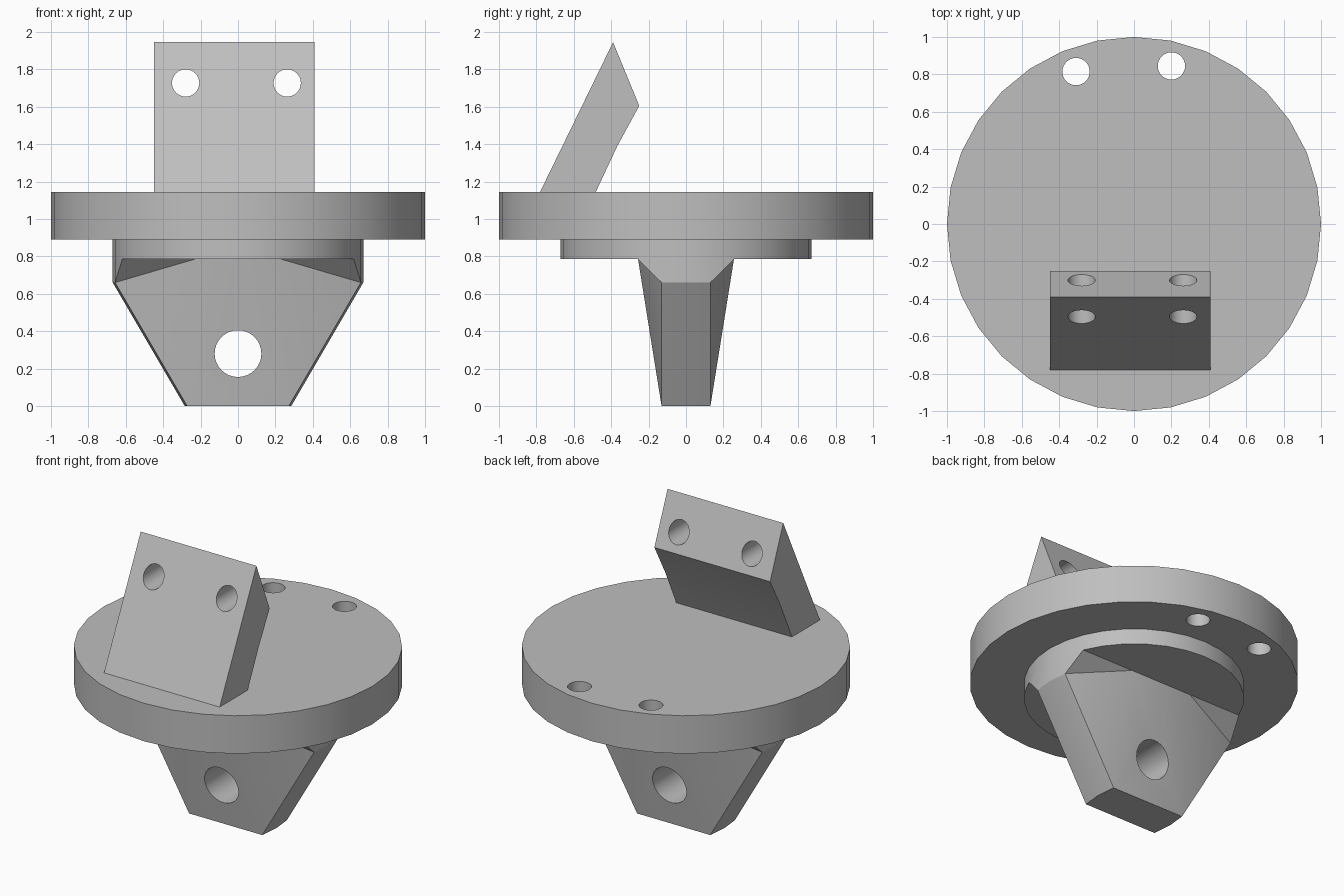
import bpy, bmesh
from math import pi, cos, sin, radians
from mathutils import Matrix

cube = bpy.data.objects.get("Cube")
if cube:
    bpy.data.objects.remove(cube, do_unlink=True)

grey = bpy.data.materials.new("plain grey")
grey.use_nodes = True
grey.diffuse_color = (0.52, 0.52, 0.52, 1)
grey.node_tree.nodes["Principled BSDF"].inputs["Base Color"].default_value = (0.52, 0.52, 0.52, 1)


def make(name, bm):
    """Turn a bmesh into a grey object with outward normals."""
    bmesh.ops.remove_doubles(bm, verts=bm.verts, dist=1e-4)
    bmesh.ops.recalc_face_normals(bm, faces=bm.faces)
    mesh = bpy.data.meshes.new(name)
    bm.to_mesh(mesh)
    bm.free()
    mesh.materials.append(grey)
    obj = bpy.data.objects.new(name, mesh)
    bpy.context.collection.objects.link(obj)
    return obj


def cylinder(name, radius, depth, centre, axis="Z", sides=32):
    bm = bmesh.new()
    turn = Matrix.Rotation(pi / 2, 4, "X") if axis == "Y" else Matrix()
    bmesh.ops.create_cone(bm, cap_ends=True, segments=sides, radius1=radius, radius2=radius,
                          depth=depth, matrix=Matrix.Translation(centre) @ turn)
    return make(name, bm)


def activate(obj):
    bpy.ops.object.select_all(action="DESELECT")
    obj.select_set(True)
    bpy.context.view_layer.objects.active = obj


def drill(obj, radius, centre, axis):
    """Cut a round through hole."""
    cutter = cylinder("hole_cutter", radius, 2 if axis == "Y" else 0.6, centre, axis)
    cutter.hide_render = True
    mod = obj.modifiers.new("hole", "BOOLEAN")
    mod.operation = "DIFFERENCE"
    mod.solver = "EXACT"
    mod.object = cutter
    activate(obj)
    bpy.ops.object.modifier_apply(modifier=mod.name)
    bpy.data.objects.remove(cutter, do_unlink=True)


# Flange disc with two bolt holes near the back
flange = cylinder("flange_disc", 1.0, 0.255, (0, 0, 1.0175))
for x, y in ((-0.31, 0.815), (0.2, 0.845)):
    drill(flange, 0.073, (x, y, 1.0175), "Z")

# Round boss under the flange
R, low, high = 0.67, 0.66, 0.785
boss = cylinder("boss", R, 0.89 - high, (0, 0, (0.89 + high) / 2))

# Tapered lug: one quarter, repeated in all four quadrants
x1, y1 = R * cos(pi / 16), R * sin(pi / 16)
x2, y2 = R * cos(pi / 8), R * sin(pi / 8)
points = {
    "base_mid": (0, 0, 0), "base_front": (0, y1, 0), "base_corner": (0.272, y1, 0),
    "base_end": (0.285, 0, 0), "shoulder": (x1, y1, low), "shoulder_end": (R, 0, low),
    "rim": (x1, y1, high), "rim_end": (R, 0, high), "tip": (x2, y2, high),
    "bend": (0.23, y2, high), "top_front": (0, y2, high), "top_mid": (0, 0, high),
}
faces = (
    "base_front base_corner bend top_front", "base_corner shoulder bend",
    "shoulder tip bend", "shoulder rim tip", "shoulder shoulder_end rim_end rim",
    "base_corner base_end shoulder_end shoulder", "base_mid base_end base_corner base_front",
    "top_mid top_front bend tip rim rim_end",
)
bm = bmesh.new()
for sx in (1, -1):
    for sy in (1, -1):
        verts = {k: bm.verts.new((sx * x, sy * y, z)) for k, (x, y, z) in points.items()}
        for f in faces:
            bm.faces.new([verts[k] for k in f.split()])
lug = make("lug", bm)
drill(lug, 0.125, (0, 0, 0.28), "Y")

# Leaning block on top: side profile extruded across x, with two holes
profile = ((-0.78, 1.145), (-0.39, 1.945), (-0.25, 1.605), (-0.367, 1.39), (-0.482, 1.145))
bm = bmesh.new()
face = bm.faces.new([bm.verts.new((-0.45, y, z)) for y, z in profile])
ext = bmesh.ops.extrude_face_region(bm, geom=[face], use_keep_orig=True)
bmesh.ops.translate(bm, vec=(0.86, 0, 0),
                    verts=[v for v in ext["geom"] if isinstance(v, bmesh.types.BMVert)])
block = make("leaning_block", bm)
for x in (-0.28, 0.263):
    drill(block, 0.073, (x, 0, 1.727), "Y")

# Smooth the round sides, keep real edges sharp
for obj in (flange, boss, lug, block):
    activate(obj)
    bpy.ops.object.shade_smooth_by_angle(angle=radians(20))
